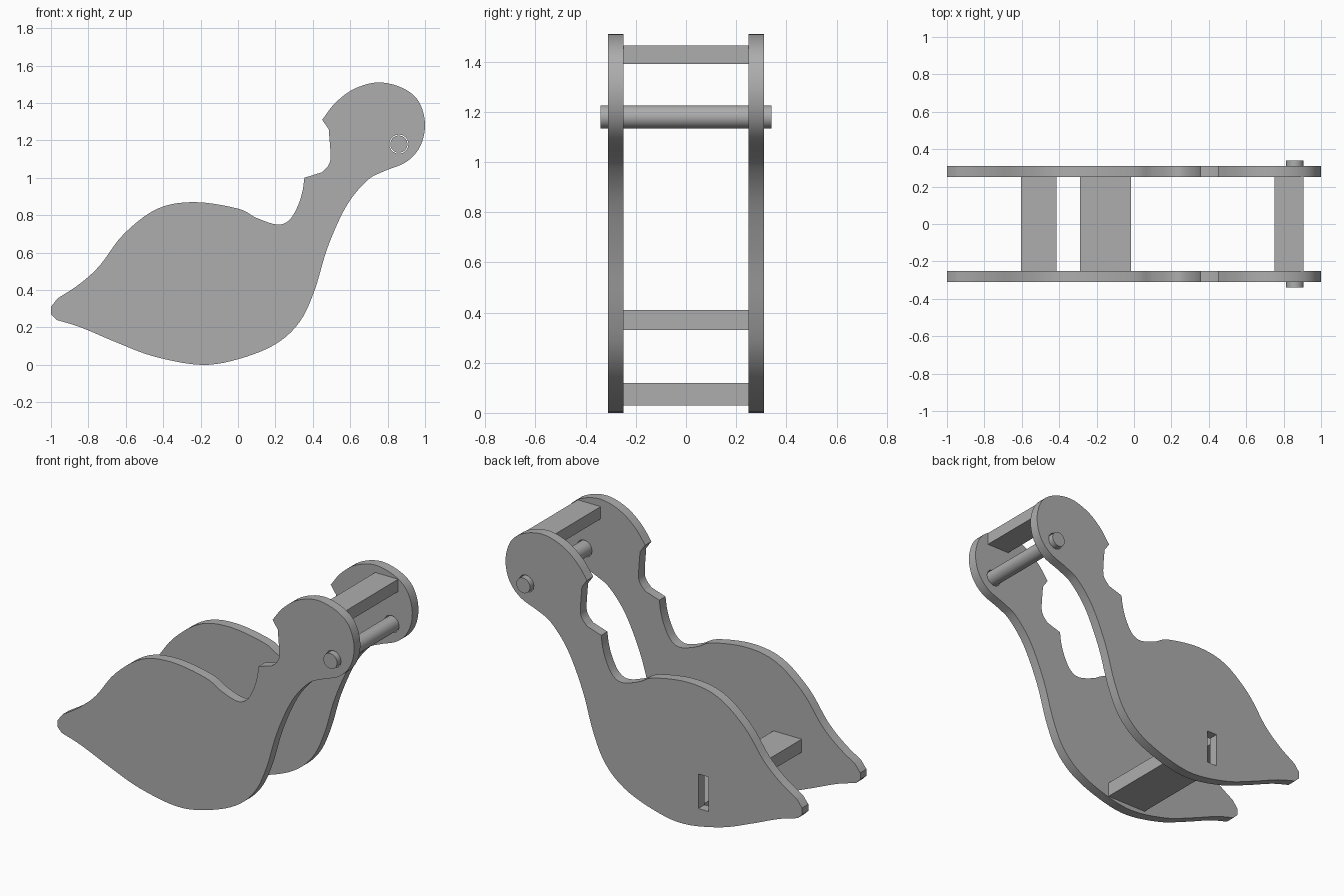
import bpy
import bmesh
import math
from mathutils import Vector

cube = bpy.data.objects.get("Cube")
if cube:
    bpy.data.objects.remove(cube, do_unlink=True)

# One plain grey for everything
grey = bpy.data.materials.new("plain grey")
grey.use_nodes = True
tone = (0.42, 0.42, 0.42, 1)
grey.diffuse_color = tone
grey.node_tree.nodes["Principled BSDF"].inputs["Base Color"].default_value = tone

PLATE_INNER, PLATE_OUTER, DOWEL_END = 0.25, 0.31, 0.34
DOWEL_X, DOWEL_Z = 0.86, 1.18

# Side profile (x, z): each run is smooth, corners lie between runs
belly_to_beak = [
    (-0.97, 0.24), (-0.84, 0.2), (-0.65, 0.12), (-0.45, 0.045), (-0.2, 0),
    (0, 0.03), (0.2, 0.11), (0.33, 0.23), (0.41, 0.4), (0.48, 0.63),
    (0.58, 0.85), (0.69, 0.985), (0.78, 1.035), (0.9, 1.085), (0.975, 1.17),
    (1, 1.29), (0.965, 1.41), (0.88, 1.48), (0.75, 1.51), (0.62, 1.475),
    (0.52, 1.4), (0.45, 1.31)]
mouth = [(0.485, 1.26), (0.495, 1.12), (0.485, 1.07), (0.45, 1.03)]
back_to_tail = [
    (0.355, 1), (0.345, 0.93), (0.32, 0.85), (0.275, 0.775), (0.21, 0.75),
    (0.1, 0.785), (0, 0.835), (-0.23, 0.87), (-0.43, 0.835), (-0.61, 0.7),
    (-0.74, 0.53), (-0.85, 0.43), (-0.965, 0.355)]
tail_tip = [(-1, 0.31), (-1, 0.27)]


def smooth_run(points, steps=5):
    """Catmull-Rom curve through the points, ends included."""
    pts = [Vector(p) for p in points]
    pts = [2 * pts[0] - pts[1]] + pts + [2 * pts[-1] - pts[-2]]
    out = []
    for a, b, c, d in zip(pts, pts[1:], pts[2:], pts[3:]):
        for i in range(steps):
            t = i / steps
            out.append(0.5 * (2 * b + (c - a) * t + (2 * a - 5 * b + 4 * c - d) * t * t
                              + (3 * b - a - 3 * c + d) * t ** 3))
    return out + [pts[-2]]


def prism(name, profile, y0, y1, smooth=False):
    """Extrude an (x, z) profile from y0 to y1."""
    bm = bmesh.new()
    face = bm.faces.new([bm.verts.new((x, y0, z)) for x, z in profile])
    side = bmesh.ops.extrude_face_region(bm, geom=[face])
    moved = [v for v in side["geom"] if isinstance(v, bmesh.types.BMVert)]
    bmesh.ops.translate(bm, verts=moved, vec=(0, y1 - y0, 0))
    bmesh.ops.recalc_face_normals(bm, faces=bm.faces)
    mesh = bpy.data.meshes.new(name)
    bm.to_mesh(mesh)
    bm.free()
    mesh.materials.append(grey)
    obj = bpy.data.objects.new(name, mesh)
    bpy.context.collection.objects.link(obj)
    if smooth:
        shade(obj)
    return obj


def shade(obj):
    bpy.ops.object.select_all(action='DESELECT')
    obj.select_set(True)
    bpy.context.view_layer.objects.active = obj
    bpy.ops.object.shade_smooth_by_angle(angle=math.radians(30))


def rectangle(x0, x1, z0, z1):
    return [(x0, z0), (x1, z0), (x1, z1), (x0, z1)]


def circle(x, z, radius, sides=32):
    return [(x + radius * math.cos(math.tau * i / sides),
             z + radius * math.sin(math.tau * i / sides)) for i in range(sides)]


def cut(obj, cutter):
    """Subtract the cutter and keep it hidden."""
    mod = obj.modifiers.new(cutter.name, 'BOOLEAN')
    mod.operation = 'DIFFERENCE'
    mod.solver = 'EXACT'
    mod.object = cutter
    bpy.ops.object.select_all(action='DESELECT')
    bpy.context.view_layer.objects.active = obj
    obj.select_set(True)
    bpy.ops.object.modifier_apply(modifier=mod.name)


# Side plates with dowel holes, and a slot in the back one
outline = smooth_run(belly_to_beak) + smooth_run(mouth) + smooth_run(back_to_tail) + tail_tip
hole = prism("hole_cutter", circle(DOWEL_X, DOWEL_Z, 0.051), -0.5, 0.5)
slot = prism("slot_cutter", rectangle(-0.37, -0.3, 0.12, 0.33), 0.2, 0.4)
for name, sign in (("front_plate", -1), ("back_plate", 1)):
    plate = prism(name, outline, sign * PLATE_INNER, sign * PLATE_OUTER)
    cut(plate, hole)
    if sign > 0:
        cut(plate, slot)
    shade(plate)
for cutter in (hole, slot):
    bpy.data.objects.remove(cutter, do_unlink=True)

# Rectangular bars joining the plates
bars = {"tail_bar": (-0.605, -0.415, 0.33, 0.41),
        "belly_bar": (-0.29, -0.015, 0.03, 0.12),
        "head_bar": (0.75, 0.905, 1.39, 1.465)}
for name, size in bars.items():
    prism(name, rectangle(*size), -PLATE_INNER, PLATE_INNER)

# Round dowel through both heads
prism("dowel", circle(DOWEL_X, DOWEL_Z, 0.046), -DOWEL_END, DOWEL_END, smooth=True)
